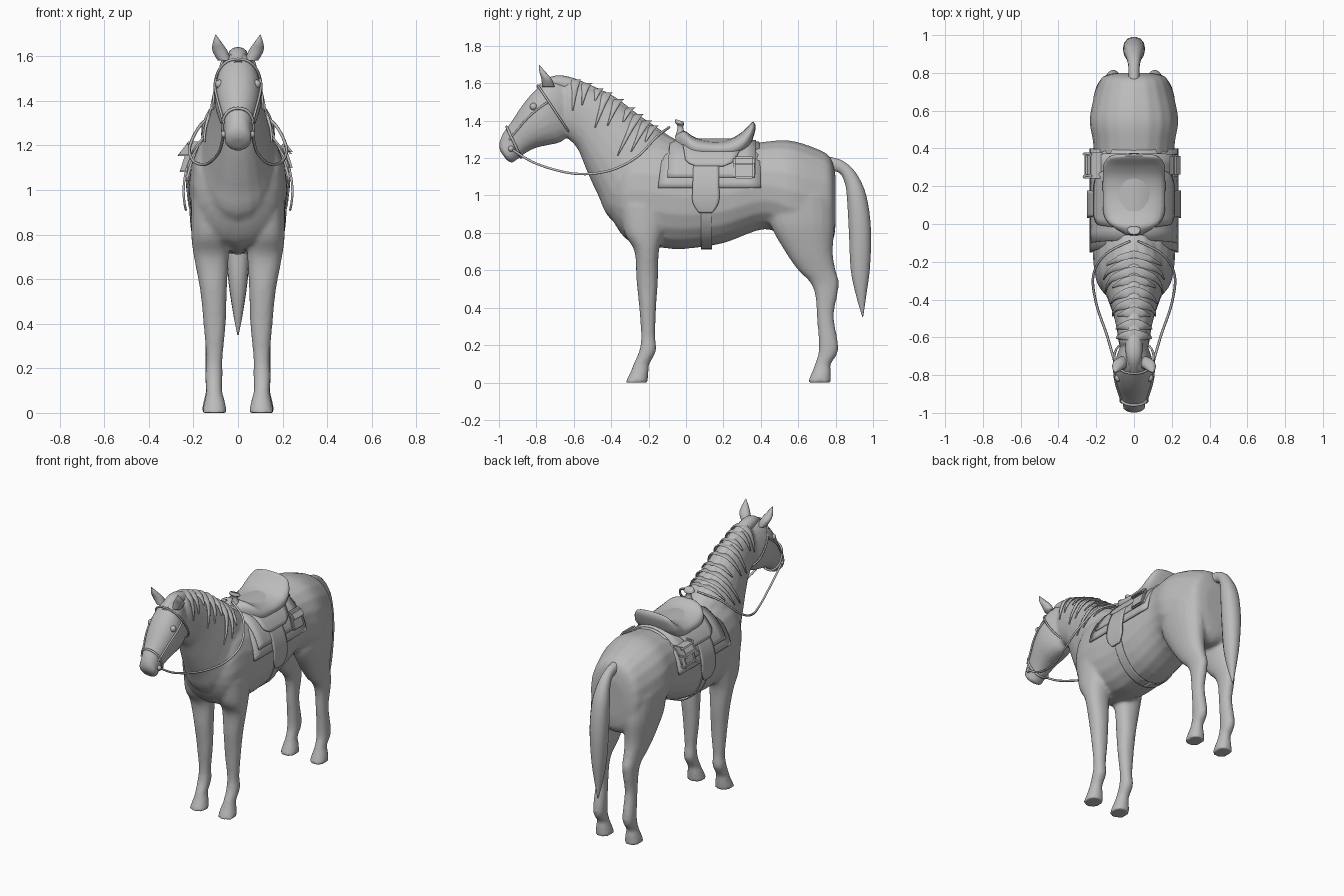
import bpy, bmesh, math
from mathutils import Vector

if "Cube" in bpy.data.objects:
    bpy.data.objects.remove(bpy.data.objects["Cube"])

grey = bpy.data.materials.new("plain grey")
grey.diffuse_color = (0.5, 0.5, 0.5, 1)
grey.use_nodes = True
grey.node_tree.nodes["Principled BSDF"].inputs["Base Color"].default_value = grey.diffuse_color


def finish(name, bm, smooth=50):
    bmesh.ops.recalc_face_normals(bm, faces=bm.faces[:])
    me = bpy.data.meshes.new(name)
    bm.to_mesh(me)
    bm.free()
    me.materials.append(grey)
    ob = bpy.data.objects.new(name, me)
    bpy.context.collection.objects.link(ob)
    bpy.ops.object.select_all(action='DESELECT')
    bpy.context.view_layer.objects.active = ob
    ob.select_set(True)
    bpy.ops.object.shade_smooth_by_angle(angle=math.radians(smooth))
    return ob


def catmull(rows, steps):
    """Smoothly refine a list of number tuples."""
    pts = [Vector(r) for r in rows]
    out = []
    for i in range(len(pts) - 1):
        a, b, c, d = pts[max(i - 1, 0)], pts[i], pts[i + 1], pts[min(i + 2, len(pts) - 1)]
        for s in range(steps):
            t = s / steps
            out.append(0.5 * (2 * b + (c - a) * t + (2 * a - 5 * b + 4 * c - d) * t * t
                              + (3 * b - a - 3 * c + d) * t ** 3))
    return out + [pts[-1]]


def ring(row, n=20, power=2.2, grow=0.0):
    """Oval section: row = x centre, first edge y z, opposite edge y z, half width."""
    x, y1, z1, y2, z2, hw = row
    c, v = Vector((x, (y1 + y2) / 2, (z1 + z2) / 2)), Vector((0, (y1 - y2) / 2, (z1 - z2) / 2))
    v += v.normalized() * grow
    pts = []
    for k in range(n):
        a = 2 * math.pi * k / n
        cs, sn = (math.copysign(abs(f) ** (2 / power), f) for f in (math.cos(a), math.sin(a)))
        pts.append(c + Vector(((hw + grow) * cs, 0, 0)) + v * sn)
    return pts


def loft(bm, rows, steps=4, n=20, power=2.2, flip=1):
    rings = []
    for row in catmull(rows, steps):
        rings.append([bm.verts.new((p.x * flip, p.y, p.z)) for p in ring(row, n, power)])
    for a, b in zip(rings, rings[1:]):
        for k in range(n):
            bm.faces.new((a[k], a[(k + 1) % n], b[(k + 1) % n], b[k]))
    bm.faces.new(rings[0])
    bm.faces.new(rings[-1])


def strap(name, pts, radius, cyclic=False):
    """Round cord through points."""
    cu = bpy.data.curves.new(name, 'CURVE')
    cu.dimensions = '3D'
    cu.bevel_depth, cu.bevel_resolution = radius, 1
    sp = cu.splines.new('POLY')
    sp.points.add(len(pts) - 1)
    for q, p in zip(sp.points, pts):
        q.co = (p[0], p[1], p[2], 1)
    sp.use_cyclic_u = cyclic
    cu.materials.append(grey)
    bpy.context.collection.objects.link(bpy.data.objects.new(name, cu))


# Body, neck, head and legs, fused into one skin
torso = [(0, .80, 1.10, .80, .85, .09), (0, .775, 1.20, .785, .76, .165), (0, .70, 1.25, .72, .72, .20),
         (0, .55, 1.295, .56, .76, .235), (0, .40, 1.285, .42, .82, .215), (0, .20, 1.265, .20, .745, .22),
         (0, 0, 1.27, 0, .715, .22), (0, -.15, 1.30, -.13, .72, .22), (0, -.28, 1.30, -.28, .745, .205),
         (0, -.36, 1.20, -.35, .80, .17), (0, -.43, 1.10, -.42, .92, .09)]
neck = [(0, .02, 1.26, -.22, .80, .15), (0, -.16, 1.36, -.40, .87, .17), (0, -.26, 1.43, -.47, 1.0, .145),
        (0, -.38, 1.52, -.53, 1.13, .115), (0, -.50, 1.58, -.58, 1.25, .095), (0, -.63, 1.63, -.64, 1.31, .08)]
head = [(0, -.64, 1.60, -.60, 1.36, .06), (0, -.73, 1.62, -.66, 1.29, .09), (0, -.80, 1.57, -.73, 1.27, .105),
        (0, -.87, 1.49, -.80, 1.255, .095), (0, -.93, 1.40, -.86, 1.225, .075), (0, -.98, 1.33, -.905, 1.19, .06),
        (0, -1.0, 1.27, -.93, 1.175, .06), (0, -.99, 1.23, -.955, 1.185, .035)]
# leg rows: z, front y, back y, x centre, half width
fore = [(.95, -.36, -.08, .12, .09), (.80, -.33, -.12, .125, .085), (.70, -.275, -.145, .12, .078),
        (.55, -.265, -.15, .11, .06), (.40, -.25, -.16, .105, .05), (.25, -.24, -.165, .106, .037),
        (.17, -.25, -.16, .108, .039), (.10, -.28, -.195, .107, .036), (.06, -.295, -.2, .105, .044),
        (0, -.325, -.205, .105, .057)]
hind = [(1.0, .45, .78, .11, .11), (.85, .45, .795, .12, .095), (.70, .53, .785, .117, .072),
        (.60, .60, .80, .112, .055), (.54, .66, .817, .11, .045), (.47, .69, .81, .11, .04),
        (.35, .70, .79, .11, .035), (.18, .71, .815, .11, .038), (.10, .69, .775, .11, .034),
        (.06, .675, .775, .11, .043), (0, .65, .775, .11, .055)]
bm = bmesh.new()
for part in (torso, neck, head):
    loft(bm, part)
for leg in (fore, hind):
    rows = [(x, yf, z, yb, z, w) for z, yf, yb, x, w in leg]
    for side in (1, -1):
        loft(bm, rows, flip=side)
horse = finish("horse_body", bm, 180)
rm = horse.modifiers.new("fuse", 'REMESH')
rm.mode, rm.voxel_size, rm.use_smooth_shade = 'VOXEL', 0.011, True
sm = horse.modifiers.new("soften", 'SMOOTH')
sm.factor, sm.iterations = 0.5, 5

# Ears and eyes
for side, tag in ((1, "left"), (-1, "right")):
    bm = bmesh.new()
    loft(bm, [(.06, -.70, 1.58, -.77, 1.58, .03), (.08, -.715, 1.62, -.775, 1.625, .034),
              (.092, -.745, 1.655, -.785, 1.66, .022), (.10, -.782, 1.695, -.786, 1.697, .002)], n=10, flip=side)
    finish(tag + "_ear", bm, 80)
    bm = bmesh.new()
    bmesh.ops.create_uvsphere(bm, u_segments=12, v_segments=8, radius=.02)
    bmesh.ops.translate(bm, verts=bm.verts[:], vec=(side * .083, -.815, 1.475))
    finish(tag + "_eye", bm)

# Tail
bm = bmesh.new()
loft(bm, [(0, .76, 1.21, .76, 1.13, .03), (0, .84, 1.185, .82, 1.12, .03), (0, .91, 1.12, .85, 1.06, .04),
          (0, .965, 1.0, .86, .98, .055), (0, .99, .82, .87, .80, .058), (0, .985, .62, .88, .60, .045),
          (0, .965, .47, .91, .46, .025), (0, .947, .35, .943, .35, .003)], n=14)
finish("tail", bm, 180)

# Mane: crest ridge and tapered locks down both sides of the neck
crest = catmull([r[1:3] for r in neck[1:]], 4)
bm = bmesh.new()
loft(bm, [(0, -.10, 1.325, -.12, 1.29, .02)] + [(0, r[1], r[2] + .006, r[1] - .02, r[2] - .08, .045) for r in neck[1:]]
     + [(0, -.72, 1.635, -.70, 1.57, .04), (0, -.80, 1.58, -.77, 1.55, .02)], n=12)
neck_fine = catmull(neck, 8)
for i in range(9):
    sec = neck_fine[9 + int(i * 3.6)]
    length = .30 + .10 * (i % 3)
    for side in (1, -1):
        edge, rows = ring(sec, 48, grow=.006), []
        for j in range(6):
            t = j / 5
            p = edge[int(round(12 - 24 * length * t))]      # slide from crest down the flank
            w = .03 * (1 - t) + .003
            rows.append((p.x, p.y - w, p.z, p.y + w, p.z, .012 * (1 - t) + .004))
        loft(bm, rows, 2, 8, flip=side)
finish("mane", bm, 60)


# Saddle cloth layers wrapped over the back
def wrap(name, ys, a0, a1, off, thick, round_end=0.0):
    """ys = front and rear y at start angle, then at end angle; angles from the spine."""
    bm = bmesh.new()
    na, ny, grid = 28, 8, []
    for i in range(na + 1):
        a = math.radians(a0 + (a1 - a0) * i / na)
        t = abs(a) / math.radians(max(abs(a0), abs(a1)))
        f, b = ys[0] + (ys[2] - ys[0]) * t, ys[1] + (ys[3] - ys[1]) * t
        m, s = (f + b) / 2, 1 - round_end * max(0, (t - .85) / .15) ** 2
        grid.append([bm.verts.new(((.222 + off) * math.sin(a), m + (f + (b - f) * j / ny - m) * s,
                                   .995 + (.278 + off) * math.cos(a))) for j in range(ny + 1)])
    for r, q in zip(grid, grid[1:]):
        for j in range(ny):
            bm.faces.new((r[j], r[j + 1], q[j + 1], q[j]))
    ob = finish(name, bm, 40)
    so = ob.modifiers.new("thickness", 'SOLIDIFY')
    so.thickness, so.offset = thick, 0


wrap("saddle_blanket", (-.10, .39, -.15, .40), -81, 81, .010, .012)
wrap("saddle_pad", (-.08, .375, -.10, .37), -70, 70, .019, .010)
wrap("saddle_skirt", (-.03, .35, .0, .25), -58, 58, .027, .010, .4)
wrap("girth", (.08, .14, .08, .14), -180, 180, .004, .006)
for side, tag in ((1, "left"), (-1, "right")):
    wrap(tag + "_fender", (.05, .17, .03, .18), side * 45, side * 107, .022, .010, .55)
    # Saddle bag with flap
    for part, size, at in (("bag", (.026, .11, .11), (.218, .31, 1.145)),
                           ("bag_flap", (.032, .118, .045), (.219, .31, 1.185))):
        bm = bmesh.new()
        bmesh.ops.create_cube(bm, size=1)
        for v in bm.verts:
            v.co = Vector((side * (at[0] + v.co.x * size[0] - v.co.z * .035), at[1] + v.co.y * size[1],
                           at[2] + v.co.z * size[2]))
        bmesh.ops.bevel(bm, geom=bm.edges[:], offset=.01, segments=2, affect='EDGES')
        finish(tag + "_" + part, bm)

# Saddle seat with raised cantle
bm = bmesh.new()
loft(bm, [(0, -.06, 1.32, -.04, 1.22, .05), (0, -.01, 1.345, .0, 1.21, .125), (0, .05, 1.31, .05, 1.20, .16),
          (0, .15, 1.292, .15, 1.20, .165), (0, .24, 1.305, .26, 1.20, .165), (0, .30, 1.34, .335, 1.255, .16),
          (0, .345, 1.385, .37, 1.345, .125), (0, .36, 1.395, .37, 1.38, .06)], power=2.5)
finish("saddle_seat", bm, 60)
bm = bmesh.new()
loft(bm, [(0, -.055, 1.32, -.005, 1.32, .03), (0, -.045, 1.37, -.015, 1.365, .016),
          (0, -.06, 1.39, -.01, 1.38, .038), (0, -.055, 1.408, -.015, 1.395, .03)], n=12)
finish("saddle_horn", bm)

# Bridle bands, cheek straps and reins
hf = catmull(head, 4)
strap("noseband", ring(hf[18], 28, grow=.004), .007, True)
brow = ring((0, -.79, 1.585, -.62, 1.33, .10), 28, grow=.004)
strap("browband", brow, .006, True)
for side, tag in ((1, "left"), (-1, "right")):
    cheek = [ring(hf[k], 40, grow=.004)[2] for k in range(6, 20)]
    strap(tag + "_cheek_strap", [(p.x * side, p.y, p.z) for p in cheek], .006)
    rein = catmull([(.065, -.935, 1.25), (.085, -.80, 1.17), (.14, -.60, 1.117), (.20, -.42, 1.13),
                    (.215, -.27, 1.20), (.15, -.16, 1.31), (.02, -.09, 1.365)], 6)
    strap(tag + "_rein", [(p[0] * side, p[1], p[2]) for p in rein], .007)
    bm = bmesh.new()
    bmesh.ops.create_uvsphere(bm, u_segments=10, v_segments=6, radius=.016)
    bmesh.ops.translate(bm, verts=bm.verts[:], vec=(side * .062, -.935, 1.25))
    finish(tag + "_bit_ring", bm)
